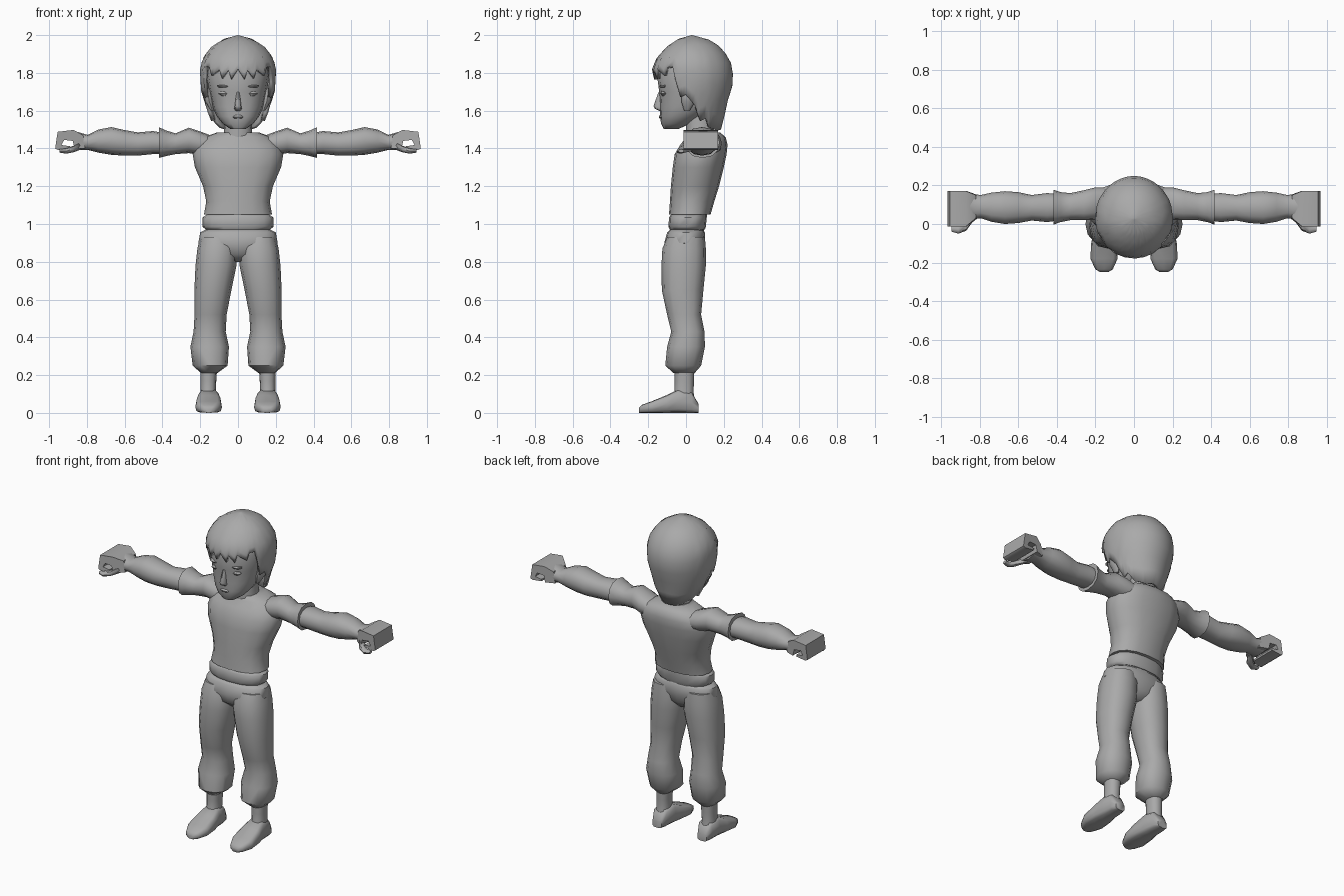
import bpy, bmesh, math

grey = bpy.data.materials.new("plain_grey")
grey.diffuse_color = (0.4, 0.4, 0.4, 1)


def finish(name, bm, mirror=False, angle=50):
    bmesh.ops.remove_doubles(bm, verts=bm.verts, dist=0.0005)
    bmesh.ops.recalc_face_normals(bm, faces=bm.faces)
    me = bpy.data.meshes.new(name)
    bm.to_mesh(me)
    bm.free()
    me.materials.append(grey)
    ob = bpy.data.objects.new(name, me)
    bpy.context.collection.objects.link(ob)
    bpy.ops.object.select_all(action='DESELECT')
    ob.select_set(True)
    bpy.context.view_layer.objects.active = ob
    bpy.ops.object.shade_smooth_by_angle(angle=math.radians(angle))
    if mirror:
        m = ob.modifiers.new("mirror", 'MIRROR')
        m.use_mirror_merge = False
    return ob


def loft(name, rings, axis='z', n=12, power=2.3, mirror=False):
    """Rings: (position on axis, a0, a1, b0, b1); z: a=x b=y, x: a=y b=z, y: a=x b=z."""
    bm = bmesh.new()
    loops = []
    for t, a0, a1, b0, b1 in rings:
        loop = []
        for i in range(n):
            c, s = math.cos(2 * math.pi * i / n), math.sin(2 * math.pi * i / n)
            a = (a0 + a1) / 2 + (a1 - a0) / 2 * math.copysign(abs(c) ** (2 / power), c)
            b = (b0 + b1) / 2 + (b1 - b0) / 2 * math.copysign(abs(s) ** (2 / power), s)
            loop.append(bm.verts.new({'z': (a, b, t), 'x': (t, a, b), 'y': (a, t, b)}[axis]))
        loops.append(loop)
    for p, q in zip(loops, loops[1:]):
        for i in range(n):
            bm.faces.new((p[i], p[(i + 1) % n], q[(i + 1) % n], q[i]))
    bm.faces.new(loops[0])
    bm.faces.new(loops[-1])
    return finish(name, bm, mirror)


def interp(table, x):
    for p, q in zip(table, table[1:]):
        if x <= q[0]:
            f = (x - p[0]) / (q[0] - p[0])
            return [u + (v - u) * f for u, v in zip(p[1:], q[1:])]
    return list(table[-1][1:])


# Shirt body, belly, sash
loft("shirt", [(1.05, -.18, .18, -.09, .13), (1.12, -.168, .168, -.085, .15),
               (1.2, -.185, .185, -.08, .175), (1.3, -.228, .228, -.07, .2),
               (1.37, -.24, .24, -.06, .215), (1.42, -.225, .225, -.03, .22),
               (1.46, -.18, .18, 0, .21), (1.485, -.11, .11, .01, .18)], n=16)
loft("belly", [(.93, -.17, .17, -.08, .09), (1.08, -.16, .16, -.075, .11)], n=16)
loft("sash", [(.97, -.17, .17, -.085, .1), (.985, -.187, .187, -.093, .105),
              (1.035, -.187, .187, -.09, .11), (1.05, -.165, .165, -.08, .11)], n=16)

# Trousers
loft("hips", [(.8, -.05, .05, -.05, .05), (.84, -.15, .15, -.1, .085),
              (.9, -.21, .21, -.115, .1), (.955, -.2, .2, -.1, .1),
              (.97, -.17, .17, -.085, .09)], n=16)
loft("trouser_leg", [(.21, .11, .195, -.065, .045), (.25, .055, .24, -.11, .08),
                     (.35, .048, .252, -.1, .1), (.43, .065, .235, -.078, .098),
                     (.52, .06, .23, -.1, .08), (.65, .035, .231, -.128, .092),
                     (.78, .008, .225, -.13, .105), (.87, .005, .215, -.125, .105),
                     (.93, .02, .2, -.1, .1)], mirror=True)
loft("ankle", [(.05, .105, .205, -.08, .05), (.11, .118, .198, -.06, .04),
               (.17, .115, .198, -.06, .042), (.24, .11, .2, -.06, .045)], mirror=True)
loft("shoe", [(-.25, .135, .175, 0, .025), (-.235, .11, .2, 0, .042),
              (-.18, .085, .226, 0, .062), (-.1, .088, .222, 0, .095),
              (-.04, .1, .21, 0, .125), (.03, .108, .205, 0, .11),
              (.065, .125, .19, 0, .05)], axis='y', power=3.5, mirror=True)

# Sleeves and arms
loft("sleeve", [(.12, .04, .19, 1.36, 1.46), (.2, .02, .19, 1.365, 1.49),
                (.26, .02, .175, 1.375, 1.51), (.33, .02, .16, 1.37, 1.48),
                (.38, .01, .165, 1.36, 1.495), (.418, -.003, .178, 1.35, 1.512)],
     axis='x', mirror=True)
loft("arm", [(.38, .02, .155, 1.37, 1.48), (.45, .01, .16, 1.37, 1.492),
             (.53, .018, .15, 1.362, 1.485), (.6, .005, .165, 1.362, 1.497),
             (.67, 0, .17, 1.366, 1.513), (.74, .012, .162, 1.378, 1.5),
             (.795, .03, .15, 1.392, 1.472), (.86, .02, .16, 1.39, 1.49)],
     axis='x', mirror=True)

# Half-closed hand: palm and curled fingers as one C profile extruded across
bm = bmesh.new()
hand = [(.81, 1.40), (.82, 1.47), (.87, 1.498), (.955, 1.488), (.968, 1.40),
        (.955, 1.392), (.89, 1.4), (.89, 1.412), (.935, 1.418), (.92, 1.445),
        (.875, 1.44), (.865, 1.4)]
near = [bm.verts.new((x, -.012 if x > .85 else .03, z)) for x, z in hand]
far = [bm.verts.new((x, .17 if x > .85 else .15, z)) for x, z in hand]
for i in range(len(hand)):
    j = (i + 1) % len(hand)
    bm.faces.new((near[i], near[j], far[j], far[i]))
bm.faces.new(near)
bm.faces.new(far)
finish("hand", bm, mirror=True)
loft("thumb", [(.83, .02, .06, 1.395, 1.44), (.87, -.035, .03, 1.38, 1.415),
               (.91, -.05, -.01, 1.372, 1.4), (.945, -.04, -.01, 1.378, 1.396)],
     axis='x', n=8, mirror=True)

# Neck, head, facial features
loft("neck", [(1.4, -.09, .09, .0, .17), (1.48, -.075, .075, .0, .15),
              (1.6, -.07, .07, 0, .14)])
loft("head", [(1.503, -.04, .04, -.118, -.04), (1.53, -.08, .08, -.132, .02),
              (1.57, -.112, .112, -.137, .08), (1.62, -.135, .135, -.137, .15),
              (1.7, -.152, .152, -.142, .19), (1.8, -.17, .17, -.155, .21),
              (1.88, -.15, .15, -.12, .19), (1.93, -.1, .1, -.06, .14)], n=16)
loft("nose", [(1.7, -.008, .008, -.145, -.12), (1.625, -.017, .017, -.172, -.12),
              (1.61, -.02, .02, -.165, -.12), (1.598, -.012, .012, -.14, -.12)], n=8)
loft("lips", [(1.558, -.02, .02, -.139, -.12), (1.566, -.032, .032, -.144, -.11),
              (1.576, -.02, .02, -.139, -.12)], n=8)
loft("eye", [(1.678, .055, .085, -.128, -.11), (1.69, .038, .103, -.135, -.09),
             (1.702, .05, .095, -.128, -.11)], n=8, mirror=True)
loft("eyebrow", [(1.722, .04, .1, -.136, -.1), (1.73, .035, .11, -.142, -.09),
                 (1.736, .05, .11, -.136, -.1)], n=8, mirror=True)
loft("ear", [(1.6, .125, .145, -.01, .02), (1.65, .13, .175, -.025, .05),
             (1.7, .14, .18, -.02, .06), (1.72, .15, .165, 0, .04)], n=8, mirror=True)

# Hair shell with a jagged hem: profile rows are (z, half width, front y, back y)
profile = [(1.48, .09, -.04, .17), (1.53, .14, -.08, .208), (1.57, .158, -.1, .205),
           (1.62, .168, -.12, .205), (1.7, .195, -.16, .243), (1.82, .202, -.18, .25),
           (1.88, .186, -.155, .228), (1.94, .14, -.1, .18), (1.98, .075, -.04, .115),
           (2.0, 0, .03, .03)]
hem = [(0, 1.82), (10, 1.765), (15, 1.815), (25, 1.77), (30, 1.82), (45, 1.785),
       (50, 1.83), (60, 1.835), (70, 1.67), (80, 1.685), (95, 1.63), (105, 1.545),
       (115, 1.56), (125, 1.51), (150, 1.495), (180, 1.5)]
bm = bmesh.new()
cols = []
for k in range(72):
    ang = math.radians(5 * k)
    low = interp(hem, min(5 * k, 360 - 5 * k))[0]
    col = []
    for r in range(11):
        z = low + (2 - low) * math.sin(r / 10 * math.pi / 2)
        w, yf, yb = interp(profile, z)
        c = math.cos(ang)
        y = .03 + c * (yf - .03) if c > 0 else .03 - c * (yb - .03)
        col.append(bm.verts.new((w * math.sin(ang), y, z)))
    cols.append(col)
for k in range(72):
    p, q = cols[k], cols[(k + 1) % 72]
    for r in range(10):
        bm.faces.new((p[r], q[r], q[r + 1], p[r + 1]))
hair = finish("hair", bm)
solid = hair.modifiers.new("thickness", 'SOLIDIFY')
solid.thickness = .018
solid.offset = -1
